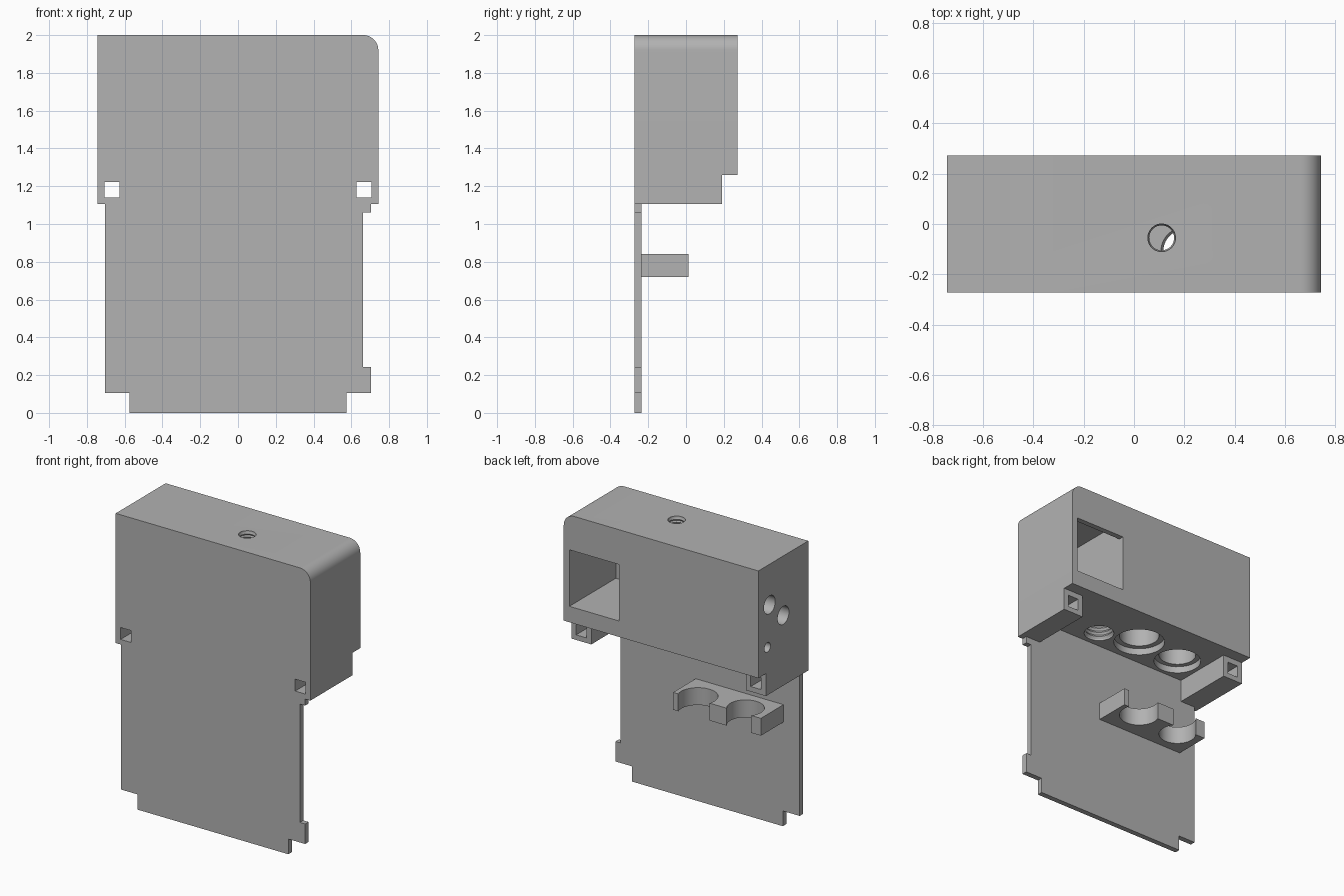
import bpy, bmesh, math
from mathutils import Matrix, Vector

if "Cube" in bpy.data.objects:
    bpy.data.objects.remove(bpy.data.objects["Cube"], do_unlink=True)

grey = bpy.data.materials.new("mid grey")
grey.use_nodes = True
grey.diffuse_color = (0.445, 0.445, 0.445, 1)
grey.node_tree.nodes["Principled BSDF"].inputs["Base Color"].default_value = grey.diffuse_color


def finish(name, bm):
    bmesh.ops.recalc_face_normals(bm, faces=bm.faces)
    mesh = bpy.data.meshes.new(name)
    bm.to_mesh(mesh)
    bm.free()
    mesh.materials.append(grey)
    obj = bpy.data.objects.new(name, mesh)
    bpy.context.collection.objects.link(obj)
    return obj


def extrude(name, outline, axis, start, end):
    """Extrude a 2D outline: (x, z) along y or (x, y) along z."""
    place = (lambda a, b: (a, start, b)) if axis == "y" else (lambda a, b: (a, b, start))
    bm = bmesh.new()
    face = bm.faces.new([bm.verts.new(place(*p)) for p in outline])
    new = bmesh.ops.extrude_face_region(bm, geom=[face])["geom"]
    step = Vector((0, end - start, 0) if axis == "y" else (0, 0, end - start))
    bmesh.ops.translate(bm, vec=step, verts=[g for g in new if isinstance(g, bmesh.types.BMVert)])
    return finish(name, bm)


def rect(x0, x1, b0, b1):
    return [(x0, b0), (x1, b0), (x1, b1), (x0, b1)]


def arc(cx, cy, r, a0, a1, steps=16):
    angles = [math.radians(a0 + (a1 - a0) * i / steps) for i in range(steps + 1)]
    return [(cx + r * math.cos(a), cy + r * math.sin(a)) for a in angles]


def lathe(name, profile, origin, direction, sides=40):
    """Closed turned solid from (radius, distance) pairs along a direction."""
    bm = bmesh.new()
    rings = [[bm.verts.new((*p, d)) for p in arc(0, 0, r, 0, 360, sides)[:-1]] for r, d in profile]
    for low, high in zip(rings, rings[1:]):
        for i in range(sides):
            j = (i + 1) % sides
            bm.faces.new((low[i], low[j], high[j], high[i]))
    bm.faces.new(rings[0])
    bm.faces.new(rings[-1])
    turn = Vector((0, 0, 1)).rotation_difference(Vector(direction)).to_matrix().to_4x4()
    bm.transform(Matrix.Translation(origin) @ turn)
    return finish(name, bm)


def thread(r, depth, pitch=0.03):
    """Profile of a hole with ridged walls, starting just outside the surface."""
    points = [(r, -0.02), (r, 0.01)]
    for i in range(int(depth / pitch)):
        points += [(r * 0.9, 0.01 + pitch * (i + 0.5)), (r, 0.01 + pitch * (i + 1))]
    return points


def cut(target, cutter):
    mod = target.modifiers.new("cut", "BOOLEAN")
    mod.operation, mod.solver, mod.object = "DIFFERENCE", "EXACT", cutter
    bpy.context.view_layer.objects.active = target
    bpy.ops.object.modifier_apply(modifier=mod.name)
    bpy.data.objects.remove(cutter, do_unlink=True)


W, FRONT, BACK, FLOOR, TOP = 0.743, -0.272, 0.272, 1.26, 2.0
SKIN = FRONT + 0.037

# Main block with one rounded top edge
corner = arc(W - 0.08, TOP - 0.08, 0.08, 0, 90, 12)
block = extrude("main_block", [(-W, FLOOR), (W, FLOOR)] + corner + [(-W, TOP)], "y", FRONT, BACK)

# Chamber open at the back, taller inside than its opening
cut(block, extrude("chamber", rect(0.32, 0.70, 1.37, 1.88), "y", SKIN, BACK - 0.037))
cut(block, extrude("chamber_opening", rect(0.32, 0.70, 1.37, 1.76), "y", 0.1, BACK + 0.1))

# Stepped bores in the underside
bores = [(-0.069, -0.03, 0.163, 0.127), (-0.413, -0.06, 0.15, 0.118)]
for x, y, wide, narrow in bores:
    steps = [(wide, -0.02), (wide, 0.045), (narrow, 0.045), (narrow, 0.40)]
    cut(block, lathe("bore", steps, (x, y, FLOOR), (0, 0, 1)))

# Threaded holes that meet inside the block
cut(block, lathe("lower_thread", thread(0.095, 0.42), (0.202, -0.108, FLOOR), (0, 0, 1)))
cut(block, lathe("upper_thread", thread(0.055, 0.42, 0.02), (0.11, -0.055, TOP), (0, 0, -1)))

# Ports in the right side
for y, z, r in [(0.15, 1.72, 0.062), (0.0, 1.59, 0.062), (0.173, 1.435, 0.033)]:
    cut(block, lathe("port", [(r, -0.02), (r, 0.3)], (-W, y, z), (1, 0, 0)))

# Square-tube rails under both ends
rails = []
for side, name in ((-1, "right_rail"), (1, "left_rail")):
    x0, x1 = sorted((side * 0.59, side * W))
    rail = extrude(name, rect(x0, x1, 1.105, FLOOR), "y", FRONT, 0.19)
    h0, h1 = sorted((side * 0.627, side * 0.706))
    cut(rail, extrude("rail_hole", rect(h0, h1, 1.14, 1.222), "y", FRONT - 0.1, 0.3))
    rails.append(rail)

# Notched front plate, running up between the rails
right_edge = [(-0.59, FLOOR), (-0.59, 1.105), (-0.703, 1.105), (-0.703, 0.105), (-0.575, 0.105), (-0.575, 0)]
left_edge = [(0.575, 0), (0.575, 0.105), (0.703, 0.105), (0.703, 0.243), (0.663, 0.243),
             (0.663, 1.06), (0.703, 1.06), (0.703, 1.105), (0.59, 1.105), (0.59, FLOOR)]
plate = extrude("front_plate", right_edge + left_edge, "y", FRONT, SKIN)

# Double cradle on the plate
lip = 0.012
outline = [(-0.58, lip), (-0.58, SKIN), (0.09, SKIN), (0.09, lip)]
for x, y, wide, r in bores:
    reach = math.degrees(math.asin((lip - y) / r))
    outline += arc(x, y, r, reach, -180 - reach, 24)
cradle = extrude("cradle", outline, "z", 0.72, 0.84)

# Smooth curved walls, keeping edges sharp
bpy.ops.object.select_all(action="DESELECT")
for obj in [block, plate, cradle] + rails:
    obj.select_set(True)
bpy.context.view_layer.objects.active = block
bpy.ops.object.shade_smooth_by_angle(angle=math.radians(30))
